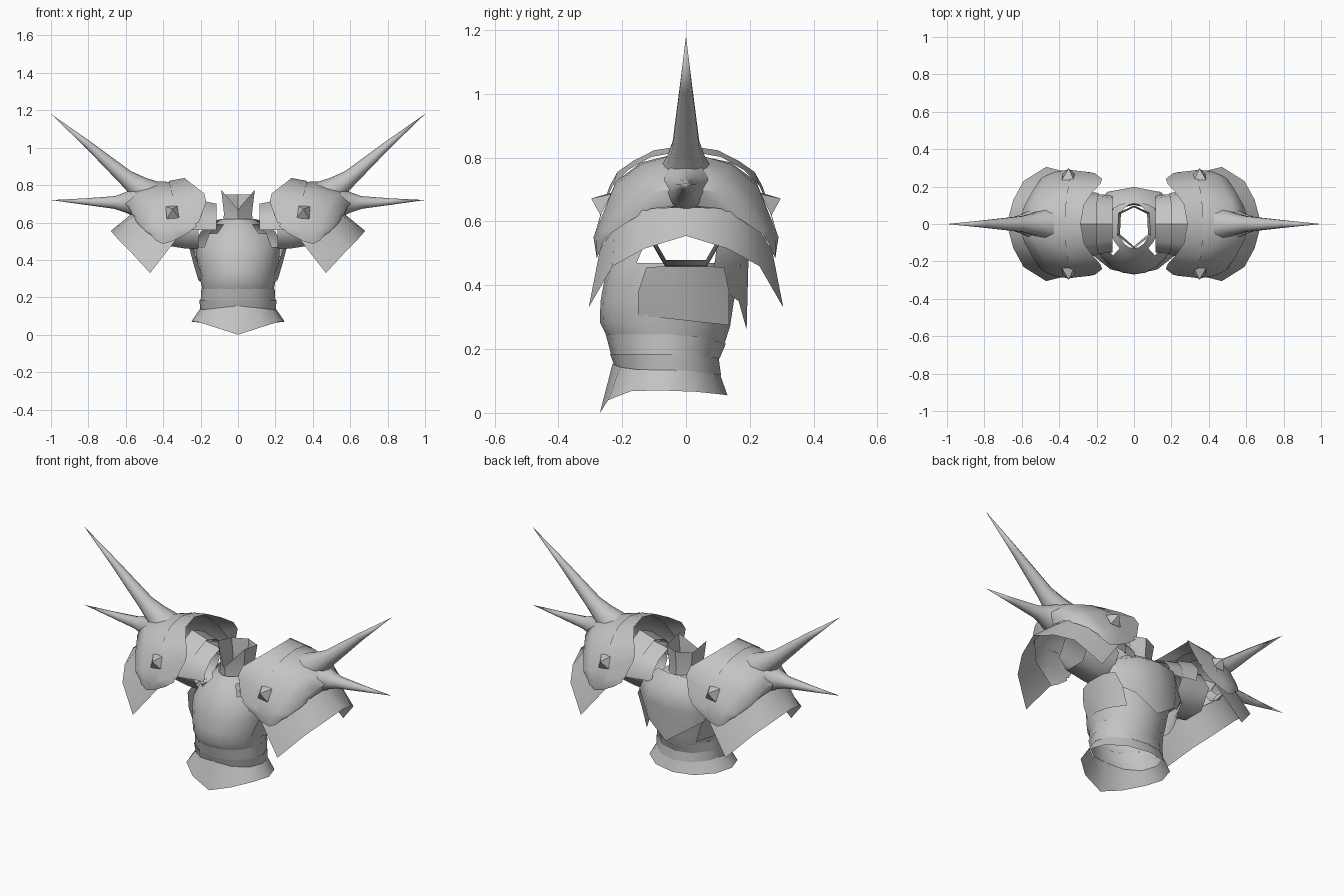
import bpy, bmesh, math
from mathutils import Vector

cube = bpy.data.objects.get("Cube")
if cube:
    bpy.data.objects.remove(cube, do_unlink=True)

steel = bpy.data.materials.new("plain grey steel")
steel.use_nodes = True
GREY = (0.55, 0.55, 0.55, 1)
steel.diffuse_color = GREY
steel.node_tree.nodes["Principled BSDF"].inputs["Base Color"].default_value = GREY


def finish(name, bm, angle):
    """Weld, turn the faces outward, and shade smooth with sharp edges."""
    bmesh.ops.remove_doubles(bm, verts=bm.verts, dist=0.0005)
    bmesh.ops.recalc_face_normals(bm, faces=bm.faces)
    bm.normal_update()
    middle = sum((v.co for v in bm.verts), Vector()) / len(bm.verts)
    if sum(f.calc_area() * f.normal.dot(f.calc_center_median() - middle)
           for f in bm.faces) < 0:
        bmesh.ops.reverse_faces(bm, faces=bm.faces)
    mesh = bpy.data.meshes.new(name)
    bm.to_mesh(mesh)
    bm.free()
    mesh.materials.append(steel)
    ob = bpy.data.objects.new(name, mesh)
    bpy.context.collection.objects.link(ob)
    bpy.ops.object.select_all(action='DESELECT')
    ob.select_set(True)
    bpy.context.view_layer.objects.active = ob
    bpy.ops.object.shade_smooth_by_angle(angle=math.radians(angle))


def sheet(name, columns, closed=False, skip=None, angle=40):
    """Skin a grid of points; closed joins the ends of every column."""
    bm = bmesh.new()
    grid = [[bm.verts.new(p) for p in col] for col in columns]
    n = len(grid[0])
    for a, b in zip(grid, grid[1:]):
        for j in range(n if closed else n - 1):
            k = (j + 1) % n
            quad = (a[j], a[k], b[k], b[j])
            mid = sum((v.co for v in quad), Vector()) / 4
            if not (skip and skip(mid)):
                bm.faces.new(quad)
    finish(name, bm, angle)


def both_ways(half):
    """Complete columns given for y >= 0 with their mirror at y < 0."""
    return [[(x, -y, z) for x, y, z in c] for c in half[:0:-1]] + half


def flip(columns, s):
    return [[(s * x, y, z) for x, y, z in c] for c in columns]


def ring(hx, front, back, z, dip=0.0, rise=0.0, n=12):
    """Oval ring; dip lowers the front, rise lowers the back."""
    pts = []
    for i in range(n):
        a = 2 * math.pi * i / n
        c = math.cos(a)
        y = (front + back) / 2 - c * (back - front) / 2
        pts.append((hx * math.sin(a), y,
                    z - dip * max(0, c) ** 6 - rise * max(0, -c) ** 2))
    return pts


def spike(stations, sides=10):
    """Rings of a tapering spike through (x, z, radius) stations."""
    d = Vector((stations[-1][0] - stations[0][0], 0,
                stations[-1][1] - stations[0][1])).normalized()
    up = Vector((-d.z, 0, d.x))
    rows = []
    for x, z, r in stations:
        c = Vector((x, 0, z))
        rows.append([c + up * r * math.cos(2 * math.pi * i / sides)
                     + Vector((0, r * math.sin(2 * math.pi * i / sides), 0))
                     for i in range(sides)])
    return rows


# Flared skirt and stepped waist bands
sheet("waist_skirt", [ring(.25, -.27, .13, .07, .07, .015),
                      ring(.205, -.23, .108, .135, -.02, .018)], True)
sheet("lower_waist_band", [ring(.202, -.226, .11, .132, -.02, .015),
                           ring(.206, -.238, .102, .185, 0, .01)], True)
sheet("upper_waist_band", [ring(.20, -.234, .105, .18, 0, .01),
                           ring(.196, -.252, .125, .247, 0, .03)], True)

# Breastplate shell with open arm holes
sheet("breastplate", [ring(.192, -.25, .12, .245, 0, .03, 20),
                      ring(.20, -.27, .138, .285, 0, .015, 20),
                      ring(.21, -.268, .15, .35, n=20),
                      ring(.222, -.255, .165, .42, n=20),
                      ring(.222, -.24, .175, .47, n=20),
                      ring(.19, -.205, .18, .54, n=20),
                      ring(.13, -.16, .16, .59, n=20),
                      ring(.085, -.13, .11, .62, n=20)], True,
      skip=lambda m: abs(m.x) > .1 and abs(m.y + .02) < .11 and .46 < m.z < .595)

# Pointed plate over the shoulder blades
back = [[(0, .19, .26), (0, .195, .45), (0, .198, .56), (0, .12, .62)],
        [(.13, .165, .35), (.14, .172, .46), (.12, .175, .56), (.08, .10, .62)],
        [(.23, .07, .42), (.24, .09, .47), (.20, .10, .55), (.13, .07, .61)]]
sheet("back_plate", flip(back[:0:-1], -1) + back, angle=60)

# Hexagonal neck collar, cut low at the throat
throat = [(0, -.12), (.075, -.055), (.07, .055), (0, .09), (-.07, .055), (-.075, -.055)]
tops = [.67, .775, .75, .75, .75, .775]
sheet("neck_collar", [[(x * 1.05, y * 1.05, .60) for x, y in throat],
                      [(x, y, .65) for x, y in throat],
                      [(x * 1.2, y * 1.1, z) for (x, y), z in zip(throat, tops)]],
      True, angle=20)

# Shoulder dome, half columns running from the neck side outward
dome = [
    [(.33, 0, .815), (.42, 0, .82), (.55, 0, .785), (.62, 0, .71), (.575, 0, .65)],
    [(.32, .14, .785), (.40, .14, .78), (.52, .12, .75), (.585, .10, .69), (.565, .11, .64)],
    [(.30, .22, .725), (.38, .225, .71), (.48, .20, .68), (.54, .18, .64), (.54, .18, .60)],
    [(.24, .262, .62), (.36, .262, .62), (.44, .262, .58), (.49, .25, .57), (.50, .24, .56)],
    [(.22, .275, .58), (.35, .29, .55), (.42, .28, .54), (.47, .26, .55), (.49, .245, .55)],
    [(.28, .275, .535), (.35, .282, .50), (.40, .28, .485), (.44, .27, .505), (.46, .26, .53)]]
# Raised rim on the neck side of the dome
rim = [
    [(.285, 0, .838), (.37, 0, .822)],
    [(.268, .10, .823), (.365, .11, .802)],
    [(.225, .165, .79), (.355, .18, .762)],
    [(.18, .215, .755), (.345, .23, .712)],
    [(.17, .24, .71), (.335, .264, .635)],
    [(.21, .272, .60), (.32, .286, .56)]]
# Hanging outer flap
flap = [
    [(.57, 0, .645), (.68, 0, .555)],
    [(.55, .14, .64), (.645, .13, .515)],
    [(.47, .225, .58), (.59, .23, .46)],
    [(.33, .27, .51), (.47, .305, .33)]]
# Arched straps joining the breastplate to the dome
inner_strap = [
    [(.115, 0, .70), (.21, 0, .72)],
    [(.115, .09, .665), (.21, .10, .68)],
    [(.115, .14, .61), (.20, .15, .62)],
    [(.115, .152, .56), (.20, .16, .56)]]
outer_strap = [
    [(.20, 0, .73), (.30, 0, .76)],
    [(.20, .10, .69), (.30, .11, .71)],
    [(.19, .155, .62), (.29, .17, .64)],
    [(.19, .165, .56), (.27, .18, .56)]]
# Plate under the arm hole
side_plate = [
    [(.185, -.15, .305), (.215, -.15, .38), (.24, -.125, .455)],
    [(.213, -.05, .295), (.238, -.05, .38), (.26, -.05, .462)],
    [(.205, .04, .285), (.233, .04, .38), (.258, .05, .462)],
    [(.16, .135, .275), (.19, .135, .38), (.23, .12, .455)]]

for side, s in (("left", 1), ("right", -1)):
    sheet(side + "_shoulder_dome", flip(both_ways(dome), s), angle=50)
    sheet(side + "_shoulder_rim", flip(both_ways(rim), s))
    sheet(side + "_shoulder_flap", flip(both_ways(flap), s))
    sheet(side + "_inner_strap", flip(both_ways(inner_strap), s))
    sheet(side + "_outer_strap", flip(both_ways(outer_strap), s))
    sheet(side + "_side_plate", flip(side_plate, s))

    # Hollow six-sided upper arm sleeve, flat underneath
    sleeve = [[(x, r * math.cos(i * math.pi / 3), z + r * math.sin(i * math.pi / 3))
               for i in range(6)]
              for x, z, r in ((.21, .57, .13), (.28, .573, .13), (.40, .588, .125))]
    sheet(side + "_sleeve", flip(sleeve, s), True, angle=65)

    # Long upper spike and short lower spike
    upper = spike([(.45, .735, .092), (.53, .79, .062), (.60, .84, .044),
                   (.80, 1.015, .021), (1.0, 1.18, .0001)])
    sheet(side + "_upper_spike", flip(upper, s), True)
    lower = spike([(.55, .708, .08), (.60, .708, .055), (.66, .707, .034),
                   (.82, .712, .017), (1.0, .72, .0001)])
    sheet(side + "_lower_spike", flip(lower, s), True)

    # Four-sided studs on the front and back of the dome
    for end, t in (("front", -1), ("back", 1)):
        stud = [[(.35 + r * u, t * (y - .5 * r * v), z + r * v)
                 for u, v in ((1, .85), (-.85, 1), (-1, -.85), (.85, -1))]
                for r, y, z in ((.036, .25, .655), (.0001, .297, .672))]
        sheet(side + "_" + end + "_stud", flip(stud, s), True, angle=20)
